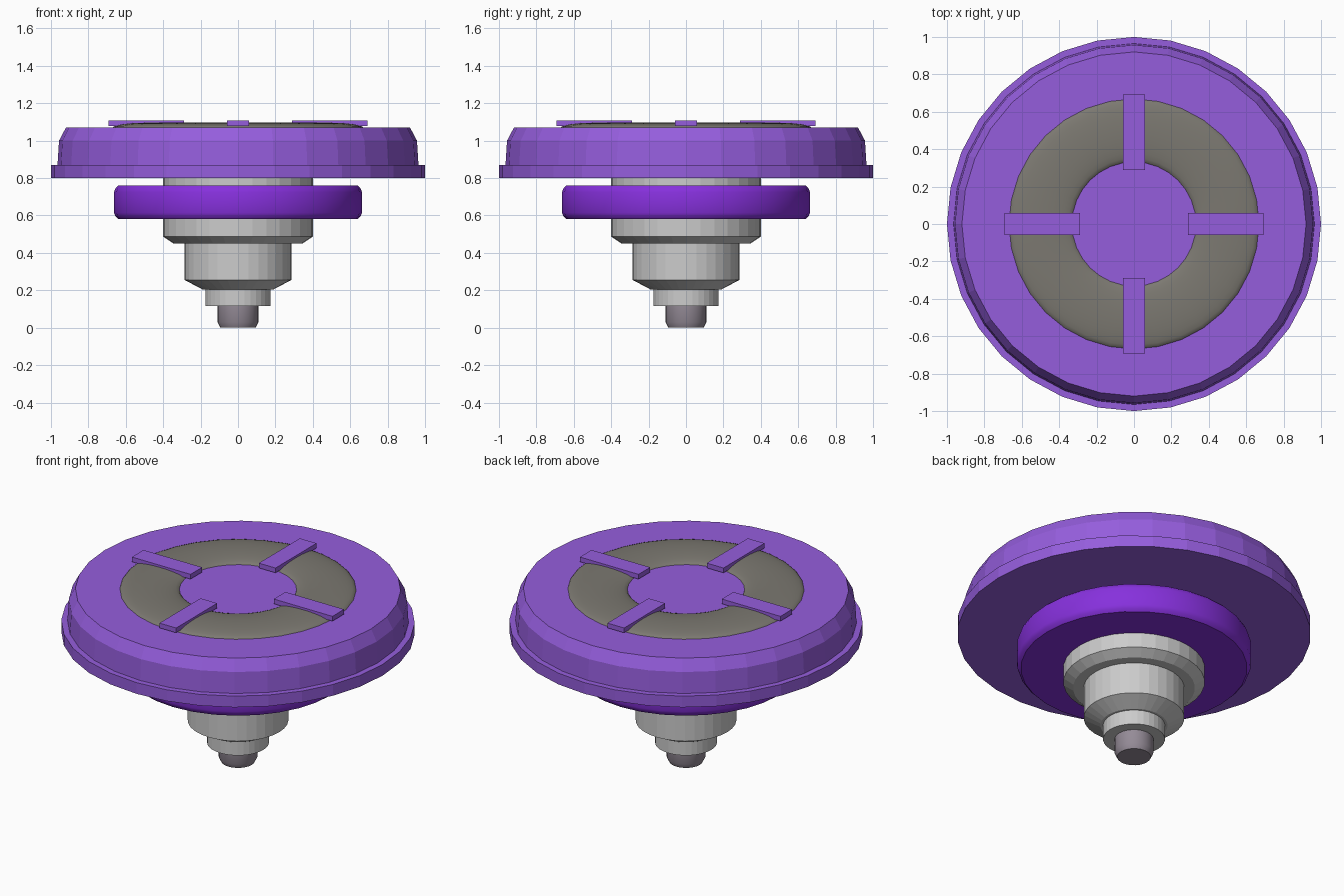
import bpy, math

if "Cube" in bpy.data.objects:
    bpy.data.objects.remove(bpy.data.objects["Cube"])


def material(name, color):
    m = bpy.data.materials.new(name)
    m.diffuse_color = (*color, 1)
    m.use_nodes = True
    m.node_tree.nodes["Principled BSDF"].inputs["Base Color"].default_value = m.diffuse_color
    return m


violet = material("violet", (0.30, 0.11, 0.72))
deep_violet = material("deep_violet", (0.24, 0.03, 0.72))
stone = material("stone", (0.20, 0.19, 0.165))
tip_grey = material("tip_grey", (0.30, 0.26, 0.31))


def add_mesh(name, verts, faces, mat=None, smooth=None):
    me = bpy.data.meshes.new(name)
    me.from_pydata(verts, [], faces)
    ob = bpy.data.objects.new(name, me)
    bpy.context.collection.objects.link(ob)
    if mat:
        me.materials.append(mat)
    if smooth:
        bpy.ops.object.select_all(action='DESELECT')
        ob.select_set(True)
        bpy.context.view_layer.objects.active = ob
        bpy.ops.object.shade_smooth_by_angle(angle=math.radians(smooth))
    return ob


def lathe(name, profile, n, mat=None, smooth=None, closed=False):
    """Revolve (radius, z) points, bottom to top; cap the ends unless closed."""
    verts = [(r * math.cos(2 * math.pi * i / n), r * math.sin(2 * math.pi * i / n), z)
             for r, z in profile for i in range(n)]
    k = len(profile)
    faces = []
    for j in range(k if closed else k - 1):
        a, b = j * n, (j + 1) % k * n
        faces += [(a + i, a + (i + 1) % n, b + (i + 1) % n, b + i) for i in range(n)]
    if not closed:
        faces += [tuple(reversed(range(n))), tuple(range((k - 1) * n, k * n))]
    return add_mesh(name, verts, faces, mat, smooth)


# wide stepped top disc
lathe("top_disc", [(1.0, 0.80), (1.0, 0.87), (0.965, 0.87), (0.957, 1.0), (0.92, 1.07)],
      32, violet)

# lower rounded flange
lathe("lower_flange", [(0.64, 0.58), (0.655, 0.595), (0.663, 0.615), (0.663, 0.725),
                       (0.655, 0.745), (0.64, 0.76)], 32, deep_violet, 40)

# stepped shaft and its tip
lathe("shaft", [(0.175, 0.115), (0.175, 0.205), (0.19, 0.205), (0.285, 0.255), (0.285, 0.45),
                (0.345, 0.45), (0.40, 0.487), (0.40, 0.81)], 32)
lathe("shaft_tip", [(0.095, 0.0), (0.11, 0.03), (0.11, 0.12)], 24, tip_grey, 30)

# flattened ring set in the top face
lathe("inset_ring", [(0.5 + 0.17 * math.cos(2 * math.pi * t / 24),
                      1.068 + 0.028 * math.sin(2 * math.pi * t / 24)) for t in range(24)],
      32, stone, 60, closed=True)

# four clamps across the ring
for i, side in enumerate(("right", "back", "left", "front")):
    bpy.ops.mesh.primitive_cube_add(size=1, location=(0, 0, 0))
    clamp = bpy.context.object
    clamp.name = side + "_clamp"
    a = i * math.pi / 2
    clamp.location = (0.49 * math.cos(a), 0.49 * math.sin(a), 1.094)
    clamp.rotation_euler.z = a
    clamp.scale = (0.405, 0.115, 0.03)
    clamp.data.materials.append(violet)
